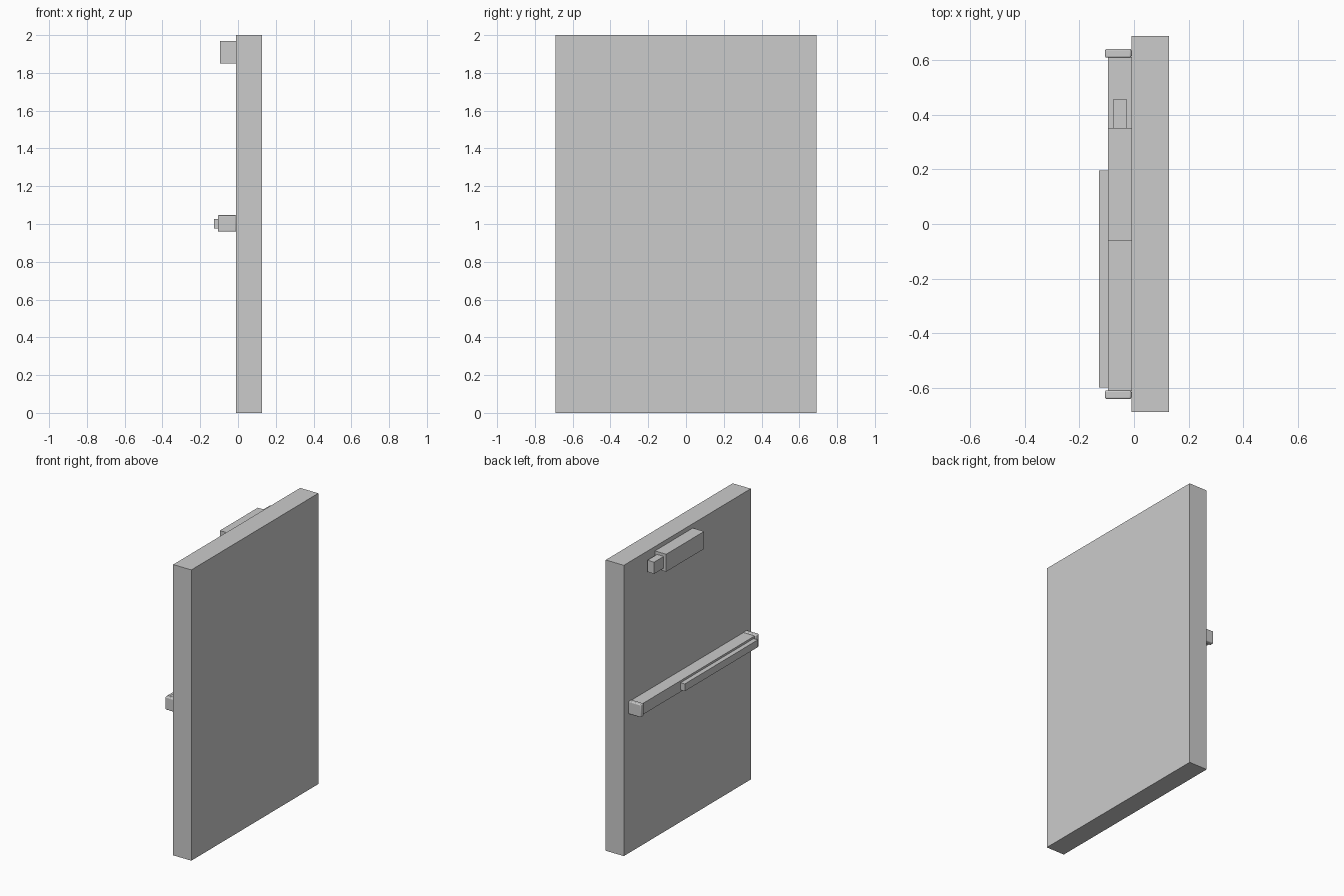
import bpy

if "Cube" in bpy.data.objects:
    bpy.data.objects.remove(bpy.data.objects["Cube"])


def box(name, x, y, z, bevel=0.0):
    """Box spanning the given (min, max) ranges, with optional rounded edges."""
    bpy.ops.mesh.primitive_cube_add(size=1)
    ob = bpy.context.object
    ob.name = name
    ob.location = [(a + b) / 2 for a, b in (x, y, z)]
    ob.scale = [b - a for a, b in (x, y, z)]
    bpy.ops.object.transform_apply(location=False, rotation=False, scale=True)
    if bevel:
        mod = ob.modifiers.new("rounded_edges", 'BEVEL')
        mod.width = bevel
        mod.segments = 3
        bpy.ops.object.shade_smooth_by_angle()
    return ob


FACE = -0.01  # door face carrying the hardware

# Door slab
box("door_panel", (FACE, 0.128), (-0.69, 0.69), (0, 2))

# Exit bar: housing rail, push pad and rounded end caps
box("bar_rail", (-0.096, FACE), (-0.612, 0.612), (0.964, 1.041))
box("push_pad", (-0.128, -0.095), (-0.6, 0.196), (0.977, 1.027))
for side, (y0, y1) in {"left": (0.61, 0.642), "right": (-0.642, -0.61)}.items():
    box("bar_end_cap_" + side, (-0.106, FACE), (y0, y1), (0.959, 1.047), 0.006)

# Door closer: body and arm block
box("closer_body", (-0.096, FACE), (-0.06, 0.352), (1.85, 1.97))
box("closer_arm_block", (-0.077, -0.026), (0.35, 0.456), (1.87, 1.95))
